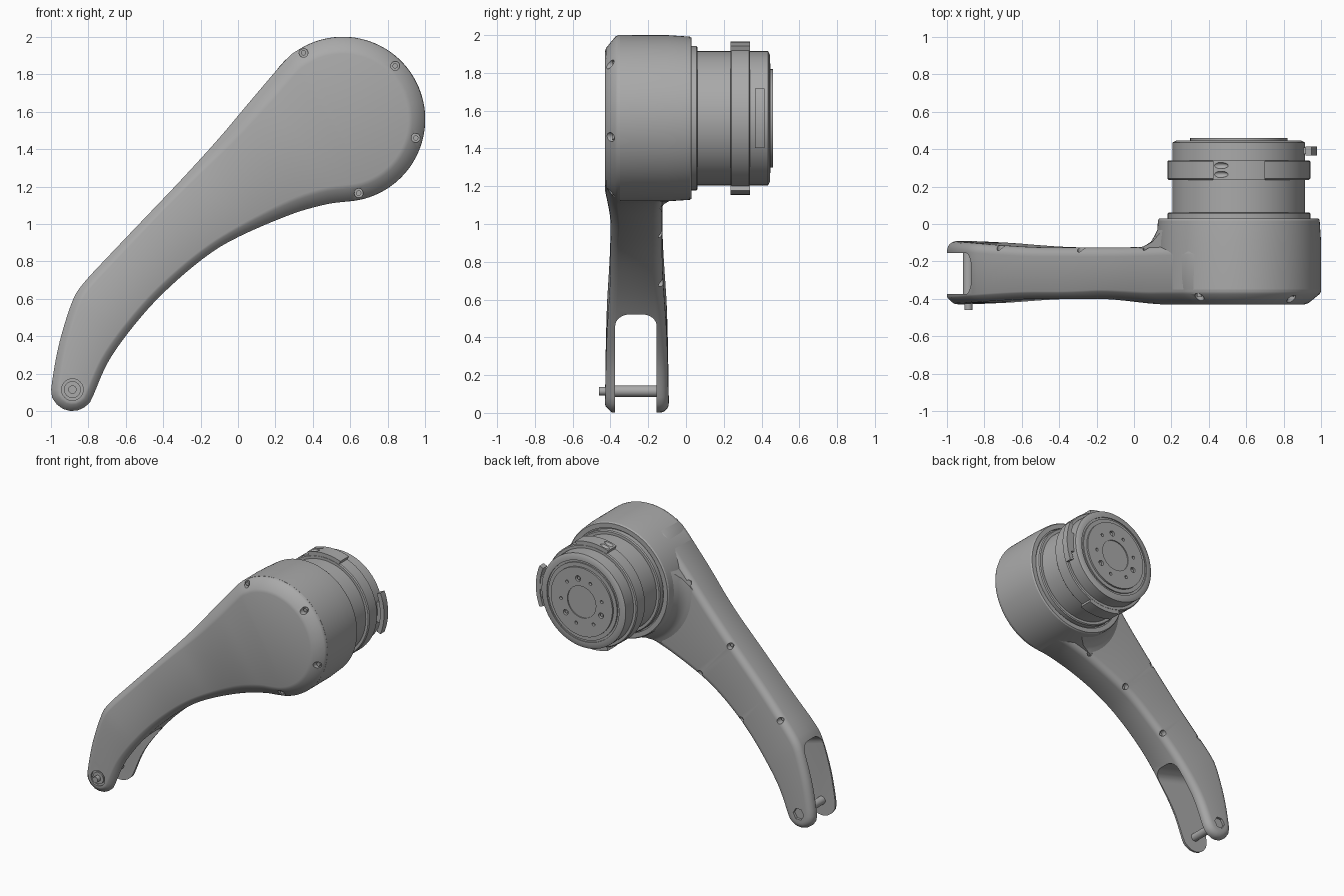
import bpy, bmesh, math
from mathutils import Vector

if "Cube" in bpy.data.objects:
    bpy.data.objects.remove(bpy.data.objects["Cube"])

GREY = (0.4, 0.4, 0.4, 1)
metal = bpy.data.materials.new("plain grey")
metal.use_nodes = True
metal.diffuse_color = GREY
metal.node_tree.nodes["Principled BSDF"].inputs["Base Color"].default_value = GREY

HX, HZ, HR = 0.56, 1.56, 0.44       # round head
FX, FZ, FR = -0.885, 0.115, 0.115   # foot with the pivot pin
STEPS = 72


def finish(bm, name):
    bmesh.ops.remove_doubles(bm, verts=bm.verts, dist=1e-5)
    bmesh.ops.recalc_face_normals(bm, faces=bm.faces)
    mesh = bpy.data.meshes.new(name)
    bm.to_mesh(mesh)
    bm.free()
    mesh.materials.append(metal)
    ob = bpy.data.objects.new(name, mesh)
    bpy.context.collection.objects.link(ob)
    return ob


def smooth(ob):
    bpy.ops.object.select_all(action='DESELECT')
    ob.select_set(True)
    bpy.context.view_layer.objects.active = ob
    bpy.ops.object.shade_smooth_by_angle(angle=math.radians(30))


def boolean(ob, tool, operation='DIFFERENCE'):
    tool.hide_render = True
    mod = ob.modifiers.new("cut", 'BOOLEAN')
    mod.operation, mod.solver, mod.object = operation, 'EXACT', tool
    bpy.context.view_layer.objects.active = ob
    bpy.ops.object.modifier_apply(modifier=mod.name)
    bpy.data.objects.remove(tool)


def polar(r, a, cx=HX, cz=HZ):
    a = math.radians(a)
    return cx + r * math.cos(a), cz + r * math.sin(a)


def lathe(name, profile, x=HX, z=HZ, sides=80):
    """Turn (radius, y) points about an axis along y."""
    bm = bmesh.new()
    rows = []
    for r, y in profile:
        ring = [polar(r, 360 * i / sides, x, z) for i in range(sides)]
        rows.append([bm.verts.new((p, y, q)) for p, q in ring] if r else [bm.verts.new((x, y, z))] * sides)
    for a, b in zip(rows, rows[1:]):
        for i in range(sides):
            j = (i + 1) % sides
            bm.faces.new(list(dict.fromkeys((a[i], a[j], b[j], b[i]))))
    return finish(bm, name)


def rod(name, x, z, r, y0, y1, sides=24):
    return lathe(name, [(0, y0), (r, y0), (r, y1), (0, y1)], x, z, sides)


def arc_block(name, r0, r1, a0, a1, y0, y1, n=16):
    """A curved block around the head axis."""
    bm = bmesh.new()
    rows = []
    for i in range(n + 1):
        a = a0 + (a1 - a0) * i / n
        corners = ((r0, y0), (r1, y0), (r1, y1), (r0, y1))
        rows.append([bm.verts.new((polar(r, a)[0], y, polar(r, a)[1])) for r, y in corners])
    for a, b in zip(rows, rows[1:]):
        for i in range(4):
            bm.faces.new((a[i], a[i - 1], b[i - 1], b[i]))
    bm.faces.new(rows[0])
    bm.faces.new(rows[-1])
    return finish(bm, name)


def rail(points):
    """Smooth a path and space its points evenly."""
    p = [Vector(q) for q in points]
    p = [2 * p[0] - p[1]] + p + [2 * p[-1] - p[-2]]
    dense = []
    for a, b, c, d in zip(p, p[1:], p[2:], p[3:]):
        for k in range(12):
            t = k / 12
            dense.append(b + ((c - a) * t + (2 * a - 5 * b + 4 * c - d) * t**2
                              + (3 * b - a - 3 * c + d) * t**3) / 2)
    dense.append(p[-2])
    dist = [0]
    for a, b in zip(dense, dense[1:]):
        dist.append(dist[-1] + (b - a).length)
    out, k = [], 0
    for i in range(STEPS + 1):
        s = dist[-1] * i / STEPS
        while k < len(dist) - 2 and dist[k + 1] < s:
            k += 1
        out.append(dense[k].lerp(dense[k + 1], (s - dist[k]) / (dist[k + 1] - dist[k])))
    return out


def blend(x, table):
    for (a, u), (b, v) in zip(table, table[1:]):
        if x <= b:
            t = max(0, (x - a) / (b - a))
            return u + (v - u) * t * t * (3 - 2 * t)
    return table[-1][1]


# Side outline of the arm, as an upper and a lower rail from foot to head
upper = rail([polar(FR, a, FX, FZ) for a in (245, 225, 205, 185)]
             + [(-.975, .27), (-.94, .42), (-.88, .6), (-.82, .69), (-.7, .82), (-.5, 1.03),
                (-.3, 1.24), (-.1, 1.46), (.06, 1.65)]
             + [polar(HR, a) for a in range(134, 20, -10)])
lower = rail([polar(FR, a, FX, FZ) for a in (245, 270, 295, 320, 340)]
             + [(-.69, .27), (-.55, .465), (-.39, .64), (-.18, .82), (0, .93), (.28, 1.05), (.47, 1.105)]
             + [polar(HR, a) for a in range(-86, 25, 10)])
outline = upper + lower[-2:0:-1]
COUNT = len(outline)


def rung(i):
    return i if i <= STEPS else COUNT - i


def inset(i, amount):
    d = (outline[(i + 1) % COUNT] - outline[i - 1]).normalized()
    return outline[i] + Vector((d.y, -d.x)) * amount


def shell(name, layers):
    """Loft the outline through layers of (inset, y), both given per point."""
    bm = bmesh.new()
    rows = []
    for inset_at, y_at in layers:
        pts = [(inset(i, inset_at(mid[rung(i)])), y_at(mid[rung(i)])) for i in range(COUNT)]
        rows.append([bm.verts.new((p.x, y, p.y)) for p, y in pts])
    for a, b in zip(rows, rows[1:]):
        for i in range(COUNT):
            bm.faces.new((a[i], a[i - 1], b[i - 1], b[i]))
    for row in (rows[0], rows[-1]):
        for i in range(STEPS):
            quad = (row[i], row[i + 1], row[-i - 1], row[-i % COUNT])
            bm.faces.new(list(dict.fromkeys(quad)))
    return finish(bm, name)


mid = [(a.x + b.x) / 2 for a, b in zip(upper, lower)]
front = lambda x: blend(x, [(-1, -.43), (-.4, -.4), (-.1, -.4), (.3, -.43), (1, -.43)])
back = lambda x: blend(x, [(-1, -.09), (-.35, -.125), (0, -.125), (1, -.1)])
edge = lambda x: blend(x, [(-.3, .045), (.35, .09)])
drop = lambda x: blend(x, [(-.3, .04), (.35, .07)])

# Arm body: chamfered front, rounded back
layers = []
for u, v in ((1, 0), (.75, .1), (.08, .8), (0, 1)):
    layers.append((lambda x, u=u: u * edge(x), lambda x, v=v: front(x) + v * drop(x)))
for a in range(0, 91, 15):
    s, c = math.sin(math.radians(a)), math.cos(math.radians(a))
    layers.append((lambda x, c=c: .05 * (1 - c), lambda x, s=s: back(x) - .05 * (1 - s)))
arm = shell("arm_body", layers)

# Fork slot at the foot
bm = bmesh.new()
bmesh.ops.create_cube(bm, size=1)
for v in bm.verts:
    v.co = (-.75 + v.co.x * .9, -.265 + v.co.y * .22, .02 + v.co.z)
top = [e for e in bm.edges if all(v.co.z > .5 for v in e.verts)
       and abs(e.verts[0].co.x - e.verts[1].co.x) > .5]
bmesh.ops.bevel(bm, geom=top, offset=.075, segments=8, profile=.5, affect='EDGES')
for v in bm.verts:
    v.co.z -= .27 * (v.co.x + .5)
boolean(arm, finish(bm, "slot_cutter"))

# Screw holes with sunk screws, front of head and back of arm
front_screws = [(.35, 1.915), (.84, 1.845), (.95, 1.46), (.645, 1.165)]
back_screws = [(-.71, .77), (-.28, 1.22), (.07, 1.61), (-.38, .69), (-.03, .95), (.31, 1.1)]
for x, z in front_screws:
    boolean(arm, rod("hole_cutter", x, z, .024, -.5, -.372))
    smooth(rod("front_screw", x, z, .014, -.388, -.36))
for x, z in back_screws:
    boolean(arm, rod("hole_cutter", x, z, .022, -.165, 0))
    smooth(rod("back_screw", x, z, .013, -.2, -.155))

# Pivot pin, its washer recess and the nut recess
boolean(arm, rod("recess_cutter", FX, FZ, .058, -.5, -.415, 32))
boolean(arm, rod("nut_cutter", FX, FZ, .045, -.112, 0, 6))
smooth(arm)
smooth(lathe("pivot_pin", [(0, -.46), (.022, -.46), (.022, -.425), (.045, -.425), (.045, -.4),
                           (.03, -.4), (.03, -.12), (0, -.12)], FX, FZ, 32))

# Round head housing, and the fillet blending it into the arm
smooth(lathe("head_housing", [(0, -.35), (HR + .0005, -.35), (HR, -.1), (.432, .02), (.425, .03),
                              (.39, .03), (.39, .02), (0, .02)], sides=112))
fillet = lathe("head_fillet", [(0, -.2), (.54, -.2), (.54, -.13), (.5, -.115), (.47, -.095),
                               (.452, -.065), (.43, -.02), (0, -.02)])
boolean(fillet, shell("fillet_limit", [(lambda x: .03, lambda x, y=y: y) for y in (-.25, .05)]),
        'INTERSECT')
smooth(fillet)

# Coupling neck and stepped end cap with its bolt circle
hub = lathe("coupling_hub", [(0, 0), (.382, 0), (.382, .055), (.375, .062), (.355, .062), (.355, .435),
                             (.335, .445), (.305, .445), (.305, .437), (.29, .437), (.29, .447),
                             (.26, .447), (.26, .46), (.12, .46), (.12, .452), (0, .452)])
for a in (80, 200, 320):
    for turn, r in ((-35, .012), (0, .021), (35, .012)):
        x, z = polar(.175, a + turn)
        boolean(hub, rod("bolt_cutter", x, z, r, .44, .5, 16))
    smooth(rod("cap_bolt", *polar(.175, a), .012, .43, .452, 16))
smooth(hub)

# Locking ring with a raised lug above and below
smooth(lathe("locking_ring", [(.345, .235), (.375, .235), (.382, .242), (.382, .333), (.375, .34),
                              (.345, .34), (.345, .235)]))
top_lug = arc_block("upper_lug", .36, .406, 70, 110, .236, .339)
for y in (.265, .312):
    bm = bmesh.new()
    bmesh.ops.create_icosphere(bm, subdivisions=2, radius=1)
    for v in bm.verts:
        v.co = (.46 + v.co.x * .045, y + v.co.y * .018, 1.96 + v.co.z * .022)
    boolean(top_lug, finish(bm, "dent_cutter"))
smooth(top_lug)
smooth(arc_block("lower_lug", .36, .406, 250, 290, .236, .339))

# Release tab on the left of the end cap
smooth(arc_block("release_tab", .385, .418, -22, 22, .365, .415))
smooth(arc_block("tab_bridge", .34, .39, -12, 12, .375, .41))
